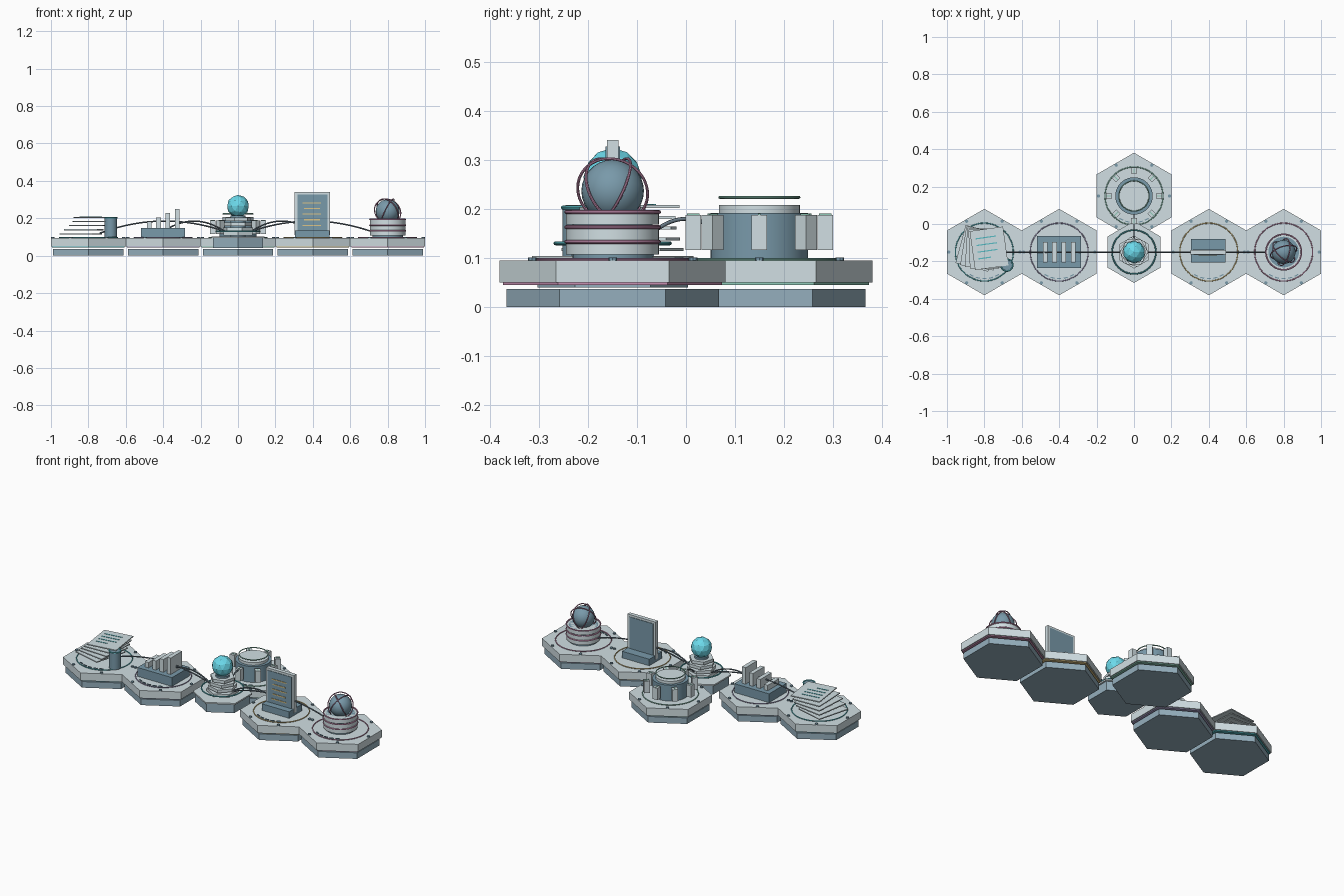
import bpy
from math import sin, cos, pi, radians
from mathutils import Vector

if "Cube" in bpy.data.objects:
    bpy.data.objects.remove(bpy.data.objects["Cube"])

COL = dict(light=(0.64, 0.74, 0.77), base=(0.30, 0.43, 0.51), dark=(0.19, 0.32, 0.40),
           cable=(0.13, 0.18, 0.22), teal=(0.10, 0.50, 0.55), violet=(0.42, 0.38, 0.60),
           ochre=(0.72, 0.56, 0.25), magenta=(0.58, 0.28, 0.45), green=(0.28, 0.60, 0.48),
           cyan=(0.15, 0.70, 0.83))
MATS = {}
for n, c in COL.items():
    MATS[n] = bpy.data.materials.new(n)
    MATS[n].diffuse_color = (*c, 1)


def finish(ob, name, col, smooth=False):
    ob.name = name
    ob.data.materials.append(MATS[col])
    if smooth:
        bpy.ops.object.shade_smooth_by_angle(angle=radians(35))
    return ob


def prism(name, col, x, y, z0, z1, r, n=6):
    """Upright prism with its first corner towards +y."""
    pts = [(r * cos(pi / 2 + 2 * pi * i / n), r * sin(pi / 2 + 2 * pi * i / n)) for i in range(n)]
    h = (z1 - z0) / 2
    verts = [(a, b, -h) for a, b in pts] + [(a, b, h) for a, b in pts]
    faces = [tuple(reversed(range(n))), tuple(range(n, 2 * n))]
    faces += [(i, (i + 1) % n, n + (i + 1) % n, n + i) for i in range(n)]
    me = bpy.data.meshes.new(name)
    me.from_pydata(verts, [], faces)
    ob = bpy.data.objects.new(name, me)
    bpy.context.collection.objects.link(ob)
    ob.location = (x, y, (z0 + z1) / 2)
    if n > 12:
        for p in me.polygons[2:]:
            p.use_smooth = True
        for e in me.edges:
            a, b = (verts[v][2] for v in e.vertices)
            e.use_edge_sharp = a == b
    return finish(ob, name, col)


def box(name, col, loc, size, rot=(0, 0, 0)):
    bpy.ops.mesh.primitive_cube_add(size=1, location=loc, rotation=rot)
    ob = bpy.context.object
    ob.scale = size
    return finish(ob, name, col)


def ring(name, col, loc, r, t, rot=(0, 0, 0)):
    bpy.ops.mesh.primitive_torus_add(major_radius=r, minor_radius=t, major_segments=48,
                                     minor_segments=8, location=loc, rotation=rot)
    return finish(bpy.context.object, name, col, True)


def cable(name, a, b, height, r=0.004):
    a, b = Vector(a), Vector(b)
    cu = bpy.data.curves.new(name, 'CURVE')
    cu.dimensions = '3D'
    cu.bevel_depth = r
    cu.bevel_resolution = 2
    cu.use_fill_caps = True
    sp = cu.splines.new('POLY')
    sp.points.add(20)
    for i, p in enumerate(sp.points):
        t = i / 20
        v = a.lerp(b, t)
        p.co = (v.x, v.y, v.z + height * 4 * t * (1 - t), 1)
    ob = bpy.data.objects.new(name, cu)
    bpy.context.collection.objects.link(ob)
    finish(ob, name, 'cable')


Y = -0.15
# Five large hexagonal platforms
for label, x, y, acc in [('paper', -0.8, Y, 'teal'), ('chart', -0.4, Y, 'violet'),
                         ('screen', 0.4, Y, 'ochre'), ('globe', 0.8, Y, 'magenta'),
                         ('vault', 0, 0.15, 'green')]:
    prism(label + '_base', 'base', x, y, 0, 0.037, 0.217)
    prism(label + '_accent_band', acc, x, y, 0.045, 0.05, 0.224)
    prism(label + '_deck', 'light', x, y, 0.05, 0.095, 0.231)
    ring(label + '_deck_ring', acc, (x, y, 0.097), 0.155, 0.003)
    for i in range(6):
        a = i * pi / 3
        prism(label + '_bolt', 'dark', x + 0.19 * cos(a), y + 0.19 * sin(a), 0.094, 0.101, 0.009, 8)
    for i in range(-2, 3):
        a = -pi / 2 + i * 0.25
        box(label + '_deck_mark', 'dark', (x + 0.142 * cos(a), y + 0.142 * sin(a), 0.097),
            (0.022, 0.006, 0.006), (0, 0, a + pi / 2))

# Small central hub
prism('hub_base', 'base', 0, Y, 0.04, 0.095, 0.154)
prism('hub_deck', 'light', 0, Y, 0.095, 0.104, 0.165)
ring('hub_ring', 'teal', (0, Y, 0.13), 0.117, 0.004)
prism('hub_core', 'dark', 0, Y, 0.103, 0.215, 0.04, 24)
for i in range(4):
    ob = prism('hub_plate', 'light', 0, Y, 0.108 + i * 0.026, 0.126 + i * 0.026, 0.088 - i * 0.006)
    ob.rotation_euler.z = radians(15 * i)
bpy.ops.mesh.primitive_ico_sphere_add(subdivisions=2, radius=0.06, location=(0, Y, 0.265))
finish(bpy.context.object, 'hub_orb', 'cyan')

# Paper stack with cup
for i in range(5):
    t = i / 4
    rz = radians(-15 + 23 * t)
    c = Vector((-0.84 + 0.065 * t, -0.13, 0.117 + 0.022 * i))
    box('paper_sheet', 'light', c, (0.18, 0.21, 0.006), (0, 0, rz))
for i in range(4):
    dy, w = 0.06 - i * 0.036, 0.11 if i < 3 else 0.07
    dx = -0.01 if i < 3 else -0.03
    box('paper_line', 'teal', (c.x + dx * cos(rz) - dy * sin(rz), c.y + dx * sin(rz) + dy * cos(rz), 0.2085),
        (w, 0.006, 0.003), (0, 0, rz))
prism('cup', 'dark', -0.68, -0.22, 0.1, 0.203, 0.033, 24)
ring('cup_rim', 'teal', (-0.68, -0.22, 0.203), 0.032, 0.004)

# Bar chart
box('chart_block', 'dark', (-0.4, Y, 0.122), (0.235, 0.17, 0.054))
for i in range(4):
    h = 0.035 + 0.0225 * i
    box('chart_bar', 'light', (-0.475 + 0.05 * i, Y, 0.147 + h / 2), (0.025, 0.11, h))

# Upright screen
box('screen_foot', 'dark', (0.398, -0.143, 0.115), (0.185, 0.125, 0.04))
box('screen_frame', 'light', (0.398, Y, 0.226), (0.19, 0.024, 0.23))
box('screen_panel', 'dark', (0.398, Y, 0.228), (0.162, 0.03, 0.2))
for i in range(5):
    w = 0.1 if i % 2 == 0 else 0.085
    box('screen_line', 'ochre', (0.395, Y - 0.016, 0.282 - i * 0.03), (w, 0.004, 0.006))

# Globe on stacked discs
prism('globe_plinth', 'dark', 0.8, Y, 0.094, 0.19, 0.082, 40)
for z in (0.117, 0.147, 0.178):
    prism('globe_disc', 'light', 0.8, Y, z - 0.01, z + 0.012, 0.095, 40)
    ring('globe_disc_ring', 'magenta', (0.8, Y, z + 0.016), 0.095, 0.004)
bpy.ops.mesh.primitive_uv_sphere_add(segments=24, ring_count=14, radius=0.064, location=(0.8, Y, 0.237))
finish(bpy.context.object, 'globe', 'dark', True)
for i in range(3):
    ring('globe_orbit', 'magenta', (0.8, Y, 0.237), 0.073, 0.003, (radians(65), 0, i * pi * 2 / 3 + 0.3))

# Vault with pillars
prism('vault_drum', 'dark', 0, 0.15, 0.094, 0.192, 0.1, 40)
prism('vault_lid', 'light', 0, 0.15, 0.19, 0.208, 0.083, 40)
ring('vault_halo', 'green', (0, 0.15, 0.224), 0.081, 0.003)
for i in range(8):
    a = i * pi / 4
    box('vault_pillar', 'light', (0.135 * cos(a), 0.15 + 0.135 * sin(a), 0.152), (0.032, 0.032, 0.072), (0, 0, a))
    box('vault_pillar_strip', 'green', (0.135 * cos(a), 0.15 + 0.135 * sin(a), 0.189), (0.026, 0.005, 0.003), (0, 0, a))

# Cables from the hub to each platform
for s in (-1, 1):
    cable('near_cable', (s * 0.07, Y, 0.13), (s * 0.4, Y, 0.13), 0.055)
    cable('far_cable', (s * 0.07, Y, 0.13), (s * 0.74, Y, 0.12), 0.06)
cable('vault_cable', (0, -0.09, 0.13), (0, 0.08, 0.14), 0.045)

for m in bpy.data.materials:
    if m.users and not m.is_grease_pencil:
        m.use_nodes = True
        m.node_tree.nodes["Principled BSDF"].inputs["Base Color"].default_value = m.diffuse_color
